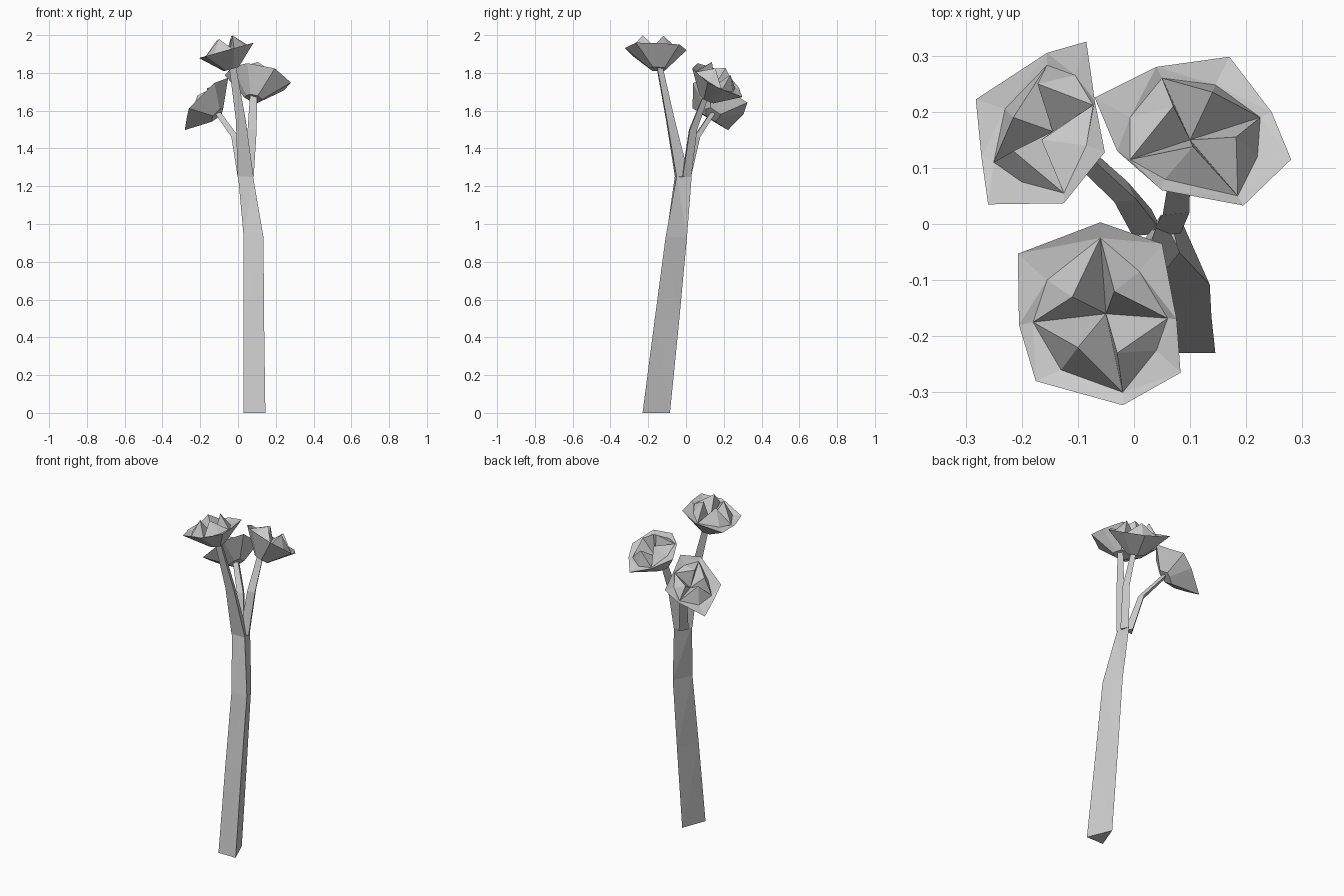
import bpy, bmesh
from mathutils import Vector

if "Cube" in bpy.data.objects:
    bpy.data.objects.remove(bpy.data.objects["Cube"])


def finish(name, bm):
    bmesh.ops.recalc_face_normals(bm, faces=bm.faces)
    bmesh.ops.triangulate(bm, faces=bm.faces)
    mesh = bpy.data.meshes.new(name)
    bm.to_mesh(mesh)
    bm.free()
    bpy.context.collection.objects.link(bpy.data.objects.new(name, mesh))


def loft(name, rings):
    """Skin a stack of equal rings and cap both ends."""
    bm = bmesh.new()
    vs = [[bm.verts.new(p) for p in ring] for ring in rings]
    n = len(vs[0])
    for a, b in zip(vs, vs[1:]):
        for i in range(n):
            bm.faces.new((a[i], a[(i + 1) % n], b[(i + 1) % n], b[i]))
    bm.faces.new(vs[0])
    bm.faces.new(vs[-1])
    finish(name, bm)


def branch(name, path):
    """Three-sided tapering stem through (x, y, z, radius) points."""
    loft(name, [[(x - r, y - r * .8, z), (x + r, y - r * .6, z), (x + r * .2, y + r, z)]
                for x, y, z, r in path])


def blossom(name, centre, slope, base, rim, ring, peaks, heart):
    """Faceted cup with a brim and four petals folded inside, on a tilted plane."""
    bm = bmesh.new()
    c = Vector(centre)

    def at(p, lift=0):
        return Vector((p[0], p[1], c.z + slope[0] * (p[0] - c.x) + slope[1] * (p[1] - c.y) + lift))

    outer_co = [at(p) for p in rim]
    foot = [bm.verts.new(Vector(base) + (p - c) * .27) for p in outer_co]
    outer = [bm.verts.new(p) for p in outer_co]
    inner = [bm.verts.new(at(p, -.012)) for p in ring]
    tips = [bm.verts.new(at(p, .07)) for p in peaks]
    mid = bm.verts.new(at(heart, -.05))
    bm.faces.new(foot)
    for a, b in ((foot, outer), (outer, inner)):
        for i in range(8):
            j = (i + 1) % 8
            bm.faces.new((a[i], a[j], b[j], b[i]))
    for k in range(4):
        i, m, j = 2 * k, 2 * k + 1, (2 * k + 2) % 8
        bm.faces.new((inner[i], inner[m], tips[k]))
        bm.faces.new((inner[m], inner[j], tips[k]))
        bm.faces.new((inner[i], tips[k], mid))
        bm.faces.new((tips[k], inner[j], mid))
    finish(name, bm)


# Leaning three-sided main stem
loft("main_stem", [
    [(.03, -.23, 0), (.145, -.23, 0), (.085, -.085, 0)],
    [(.03, -.165, .5), (.138, -.165, .5), (.085, -.035, .5)],
    [(.03, -.105, .93), (.135, -.108, .93), (.085, .005, .93)],
    [(0, -.058, 1.26), (.08, -.05, 1.25), (.06, .03, 1.25)],
])

# Three branches
branch("front_branch", [(.04, -.025, 1.25, .042), (.015, -.085, 1.55, .026), (-.03, -.143, 1.84, .018)])
branch("right_branch", [(.055, 0, 1.25, .028), (.075, .035, 1.5, .024), (.082, .108, 1.69, .018)])
branch("left_branch", [(.025, 0, 1.25, .027), (-.015, .055, 1.46, .02), (-.108, .141, 1.59, .017)])

# Three blossoms, outlines counter-clockwise from the right-hand fold
blossom("front_blossom", (-.06, -.16, 1.92), (.28, 0), (-.035, -.147, 1.82),
        [(.076, -.17), (.05, -.035), (-.06, .003), (-.207, -.053),
         (-.205, -.18), (-.175, -.28), (-.02, -.323), (.083, -.265)],
        [(.06, -.168), (.01, -.085), (-.06, -.025), (-.155, -.1),
         (-.18, -.175), (-.13, -.26), (-.02, -.3), (.04, -.225)],
        [(-.035, -.12), (-.11, -.13), (-.1, -.22), (-.03, -.23)], (-.05, -.16))
blossom("right_blossom", (.11, .165, 1.77), (-.3, -.6), (.082, .108, 1.665),
        [(.245, .2), (.17, .298), (.04, .28), (-.07, .225),
         (-.03, .13), (.05, .06), (.195, .033), (.28, .115)],
        [(.225, .19), (.145, .248), (.05, .26), (-.007, .19),
         (-.007, .115), (.055, .08), (.185, .05), (.22, .12)],
        [(.14, .235), (.07, .21), (.105, .138), (.182, .155)], (.1, .15))
blossom("left_blossom", (-.165, .17, 1.64), (1, -.5), (-.108, .141, 1.58),
        [(-.07, .22), (-.085, .325), (-.155, .305), (-.282, .222),
         (-.272, .12), (-.26, .035), (-.125, .037), (-.052, .128)],
        [(-.073, .212), (-.105, .265), (-.155, .283), (-.23, .205),
         (-.25, .11), (-.2, .075), (-.125, .055), (-.085, .14)],
        [(-.172, .25), (-.215, .19), (-.215, .13), (-.165, .15)], (-.145, .165))
